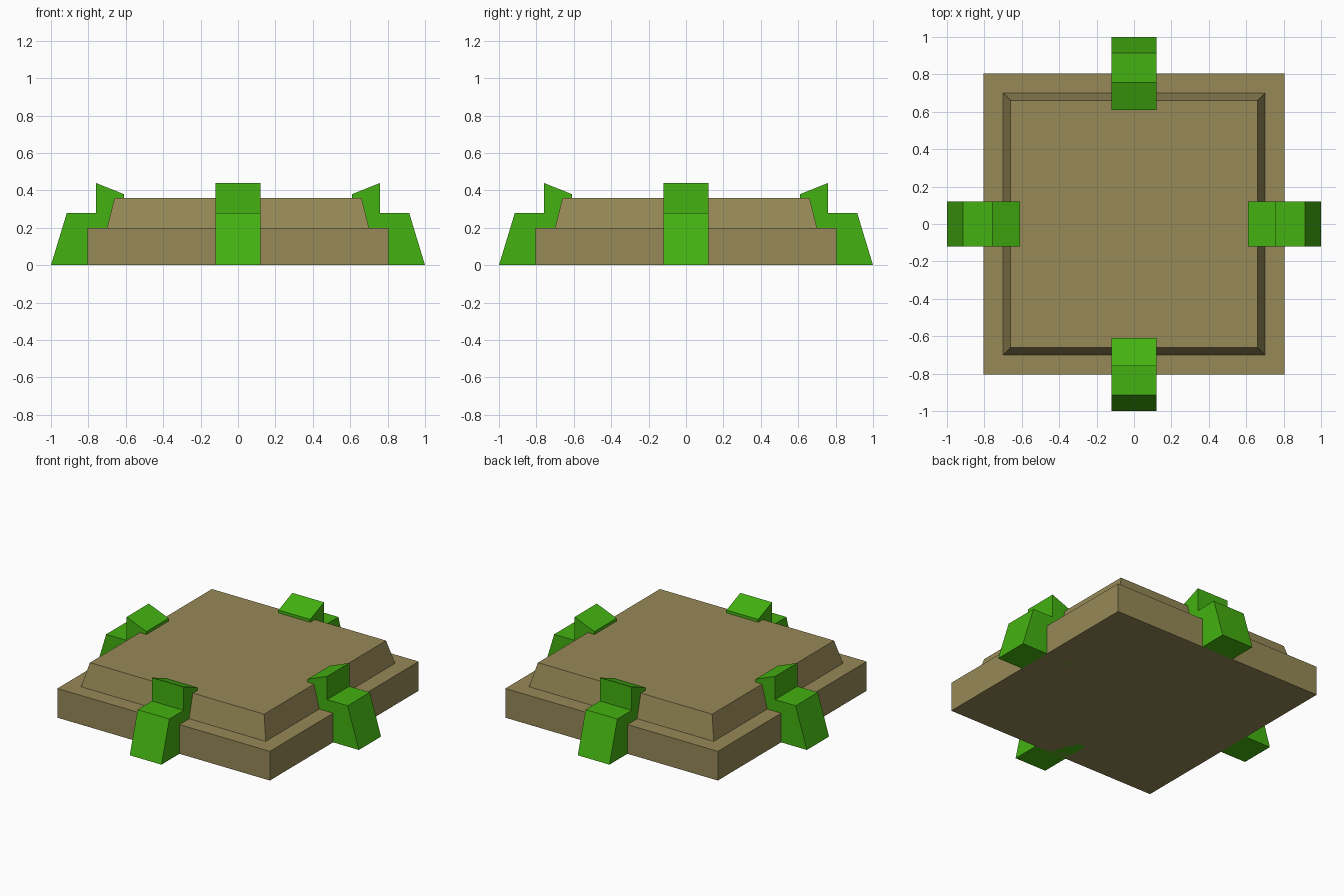
import bpy
import bmesh
import math
from mathutils import Matrix

if "Cube" in bpy.data.objects:
    bpy.data.objects.remove(bpy.data.objects["Cube"])


def material(name, rgb):
    m = bpy.data.materials.new(name)
    m.diffuse_color = (*rgb, 1.0)
    m.use_nodes = True
    m.node_tree.nodes["Principled BSDF"].inputs["Base Color"].default_value = m.diffuse_color
    return m


stone = material("tan_stone", (0.305, 0.250, 0.095))
green = material("green_paint", (0.058, 0.445, 0.0056))


def finish(name, bm, mat):
    bmesh.ops.recalc_face_normals(bm, faces=bm.faces)
    mesh = bpy.data.meshes.new(name)
    bm.to_mesh(mesh)
    bm.free()
    mesh.materials.append(mat)
    obj = bpy.data.objects.new(name, mesh)
    bpy.context.collection.objects.link(obj)
    return obj


def square_block(name, half_bottom, half_top, z0, z1, mat):
    """Square block whose top may be narrower than its bottom."""
    bm = bmesh.new()
    bmesh.ops.create_cube(bm, size=2)
    for v in bm.verts:
        half, z = (half_top, z1) if v.co.z > 0 else (half_bottom, z0)
        v.co = (v.co.x * half, v.co.y * half, z)
    return finish(name, bm, mat)


def clamp(name, angle):
    """Stepped clamp: side profile (distance from centre, height) extruded in width."""
    profile = [(0.61, 0), (1.0, 0), (0.915, 0.28), (0.76, 0.28), (0.76, 0.44), (0.61, 0.38)]
    bm = bmesh.new()
    face = bm.faces.new([bm.verts.new((r, -0.12, z)) for r, z in profile])
    ext = bmesh.ops.extrude_face_region(bm, geom=[face], use_keep_orig=True)
    moved = [g for g in ext["geom"] if isinstance(g, bmesh.types.BMVert)]
    bmesh.ops.translate(bm, verts=moved, vec=(0, 0.24, 0))
    bmesh.ops.rotate(bm, verts=bm.verts, matrix=Matrix.Rotation(angle, 3, 'Z'))
    return finish(name, bm, green)


# Two-tier platform
square_block("base_slab", 0.805, 0.805, 0.0, 0.2, stone)
square_block("upper_tier", 0.70, 0.66, 0.2, 0.36, stone)

# One clamp in the middle of each side
for i, side in enumerate(("right", "back", "left", "front")):
    clamp(side + "_clamp", i * math.pi / 2)
